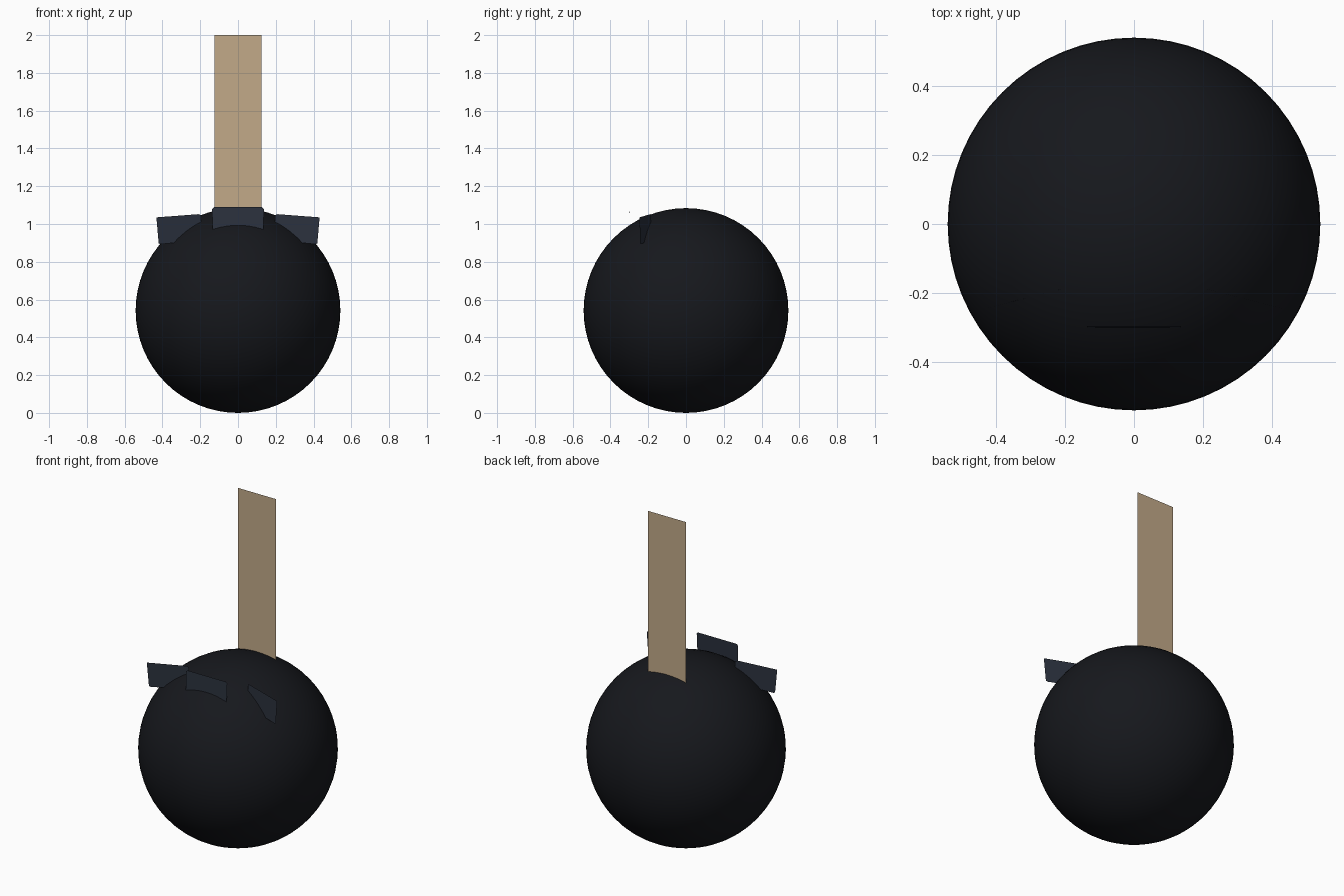
import bpy

if "Cube" in bpy.data.objects:
    bpy.data.objects.remove(bpy.data.objects["Cube"])


def material(name, rgb):
    m = bpy.data.materials.new(name)
    m.diffuse_color = (*rgb, 1)
    m.use_nodes = True
    m.node_tree.nodes["Principled BSDF"].inputs["Base Color"].default_value = m.diffuse_color
    return m


black = material("body_black", (0.008, 0.009, 0.012))
navy = material("panel_navy", (0.024, 0.031, 0.047))
tan = material("strip_tan", (0.54, 0.40, 0.25))


def sheet(name, points, mat):
    """Single flat sheet through an outline of 3D points, facing the front."""
    mesh = bpy.data.meshes.new(name)
    mesh.from_pydata(points, [], [range(len(points))])
    mesh.materials.append(mat)
    obj = bpy.data.objects.new(name, mesh)
    bpy.context.collection.objects.link(obj)
    return obj


# Round body
R = 0.542
bpy.ops.mesh.primitive_uv_sphere_add(segments=64, ring_count=32, radius=R, location=(0, 0, R))
body = bpy.context.object
body.name = "round_body"
body.data.materials.append(black)
bpy.ops.object.shade_smooth()

# Upright paper-thin strip behind the top, sunk into the body
sheet("upright_strip", [(-0.125, 0.18, 0.98), (0.125, 0.18, 0.98),
                        (0.125, 0.18, 2.0), (-0.125, 0.18, 2.0)], tan)

# Centre front panel with clipped top corners
yt, yb = -0.297, -0.302
sheet("centre_panel", [(-0.135, yb, 0.95), (0.135, yb, 0.95), (0.137, yt, 1.08),
                       (0.128, yt, 1.089), (-0.128, yt, 1.089), (-0.137, yt, 1.08)], navy)

# Side panels, mirrored
outline = [(0.195, -0.185, 0.915), (0.41, -0.24, 0.893), (0.42, -0.243, 0.897),
           (0.432, -0.246, 1.035), (0.21, -0.189, 1.052), (0.195, -0.185, 1.047)]
sheet("right_panel", outline, navy)
sheet("left_panel", [(-x, y, z) for x, y, z in reversed(outline)], navy)
